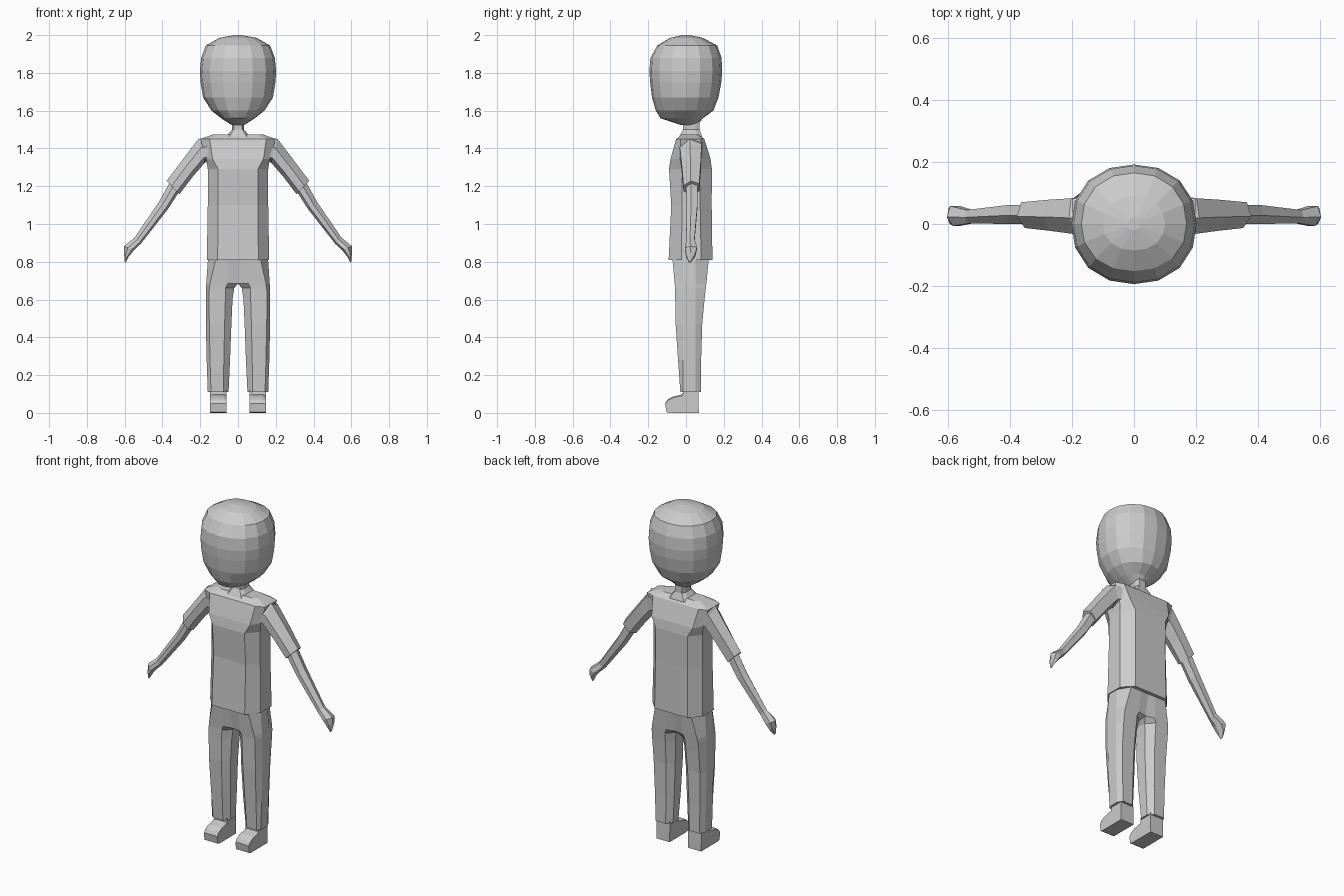
import bpy, bmesh, math
from mathutils import Vector

cube = bpy.data.objects.get("Cube")
if cube:
    bpy.data.objects.remove(cube, do_unlink=True)

grey = bpy.data.materials.new("plain_grey")
grey.use_nodes = True
grey.diffuse_color = (0.6, 0.6, 0.6, 1)
grey.node_tree.nodes["Principled BSDF"].inputs["Base Color"].default_value = (0.6, 0.6, 0.6, 1)


def loft(name, rings):
    """Skin a stack of equal-length rings into a closed, flat-shaded solid."""
    bm = bmesh.new()
    loops = [[bm.verts.new(p) for p in ring] for ring in rings]
    n = len(loops[0])
    for a, b in zip(loops, loops[1:]):
        for i in range(n):
            j = (i + 1) % n
            bm.faces.new((a[i], a[j], b[j], b[i]))
    bm.faces.new(loops[0][::-1])
    bm.faces.new(loops[-1])
    bmesh.ops.recalc_face_normals(bm, faces=bm.faces)
    mesh = bpy.data.meshes.new(name)
    bm.to_mesh(mesh)
    bm.free()
    mesh.materials.append(grey)
    obj = bpy.data.objects.new(name, mesh)
    bpy.context.collection.objects.link(obj)
    return obj


def pair(name, rings):
    """Build a part on the model's left (+x) and its mirror on the right."""
    loft("left_" + name, rings)
    loft("right_" + name, [[(-x, y, z) for x, y, z in ring] for ring in rings])


def head_ring(z, rx, front, back, n=16, power=2.2):
    pts = []
    for i in range(n):
        a = 2 * math.pi * i / n
        c, s = math.cos(a), math.sin(a)
        r = (abs(c) ** power + abs(s) ** power) ** (-1 / power)
        pts.append((rx * r * c, r * s * (back if s > 0 else -front), z))
    return pts


# Head: faceted egg, fuller at the top than at the chin
loft("head", [head_ring(*r) for r in (
    (1.525, 0.035, -0.03, 0.06),
    (1.56, 0.09, -0.135, 0.09),
    (1.60, 0.14, -0.16, 0.145),
    (1.67, 0.185, -0.18, 0.172),
    (1.75, 0.198, -0.19, 0.187),
    (1.81, 0.202, -0.194, 0.192),
    (1.88, 0.195, -0.188, 0.188),
    (1.945, 0.17, -0.152, 0.165),
    (1.985, 0.10, -0.085, 0.09),
    (2.0, 0.02, -0.02, 0.02))])


def body_ring(z, side, flat, front, back, y0, y1):
    return [(flat, front, z), (side, y0, z), (side, y1, z), (flat, back, z),
            (-flat, back, z), (-side, y1, z), (-side, y0, z), (-flat, front, z)]


# Neck flaring into a collar
loft("neck", [body_ring(*r) for r in (
    (1.44, 0.075, 0.06, -0.045, 0.09, -0.02, 0.07),
    (1.465, 0.062, 0.045, -0.035, 0.085, -0.01, 0.06),
    (1.50, 0.032, 0.022, -0.015, 0.072, 0.005, 0.05),
    (1.55, 0.032, 0.022, -0.015, 0.07, 0.005, 0.05))])

# Shirt body with chamfered sides and sloped shoulders
loft("shirt", [body_ring(*r) for r in (
    (0.81, 0.165, 0.108, -0.092, 0.14, -0.025, 0.08),
    (1.10, 0.16, 0.105, -0.078, 0.136, -0.02, 0.075),
    (1.29, 0.16, 0.105, -0.09, 0.137, -0.02, 0.075),
    (1.345, 0.168, 0.135, -0.082, 0.13, -0.03, 0.08),
    (1.45, 0.20, 0.15, -0.052, 0.097, -0.03, 0.08),
    (1.475, 0.13, 0.10, -0.02, 0.065, 0.0, 0.05))])


def arm_ring(top, bottom, front, back):
    """Six-sided section between a top and a bottom point in the xz plane."""
    mid = front + 0.45 * (back - front)
    section = ((mid, 1), (front, 0.62), (front, 0.2), (mid, 0), (back, 0.2), (back, 0.8))
    t, b = Vector(top), Vector(bottom)
    pts = []
    for y, f in section:
        p = b.lerp(t, f)
        pts.append((p.x, y, p.y))
    return pts


# Sleeves
pair("sleeve", [arm_ring(*r) for r in (
    ((0.13, 1.465), (0.13, 1.335), -0.05, 0.095),
    ((0.21, 1.45), (0.175, 1.325), -0.032, 0.083),
    ((0.29, 1.345), (0.24, 1.25), -0.022, 0.078),
    ((0.378, 1.228), (0.31, 1.158), -0.013, 0.07))])

# Forearms ending in simple mitten hands
pair("forearm", [arm_ring(*r) for r in (
    ((0.35, 1.24), (0.29, 1.205), 0.0, 0.062),
    ((0.42, 1.115), (0.37, 1.08), 0.0, 0.061),
    ((0.548, 0.928), (0.513, 0.897), 0.002, 0.045),
    ((0.604, 0.882), (0.55, 0.862), -0.006, 0.058),
    ((0.603, 0.85), (0.58, 0.825), 0.0, 0.05),
    ((0.601, 0.805), (0.595, 0.795), 0.014, 0.026))])


def leg_ring(z, outer, inner, fo, fi, front, back, chamfer):
    """Eight-sided section; chamfer cuts the inner corners."""
    return [(fo, front, z), (outer, -0.015, z), (outer, 0.05, z), (fo, back, z),
            (fi, back, z), (inner, back - chamfer, z),
            (inner, front + chamfer, z), (fi, front, z)]


# Trousers: each half joins the other above the crotch
pair("trouser_leg", [leg_ring(*r) for r in (
    (0.11, 0.16, 0.05, 0.143, 0.078, -0.03, 0.08, 0.03),
    (0.28, 0.166, 0.042, 0.148, 0.075, -0.042, 0.08, 0.03),
    (0.47, 0.17, 0.035, 0.152, 0.071, -0.055, 0.086, 0.035),
    (0.60, 0.17, 0.029, 0.153, 0.067, -0.057, 0.098, 0.04),
    (0.66, 0.169, 0.02, 0.152, 0.066, -0.058, 0.105, 0.04),
    (0.685, 0.168, 0.0, 0.148, 0.055, -0.06, 0.108, 0.012),
    (0.83, 0.158, 0.0, 0.115, 0.05, -0.073, 0.122, 0.0))])


# Shoes: side profile (y, z) swept across the foot with narrower outer faces
def shoe_ring(x, s):
    profile = ((-0.104, 0.005), (-0.11, 0.05), (-0.098, 0.07), (-0.07, 0.086),
               (-0.018, 0.098), (-0.015, 0.13), (0.065, 0.13), (0.068, 0.0), (-0.09, 0.0))
    return [(x, y, z * s) for y, z in profile]


pair("shoe", [shoe_ring(0.06, 0.93), shoe_ring(0.073, 1.0),
              shoe_ring(0.132, 1.0), shoe_ring(0.147, 0.93)])
